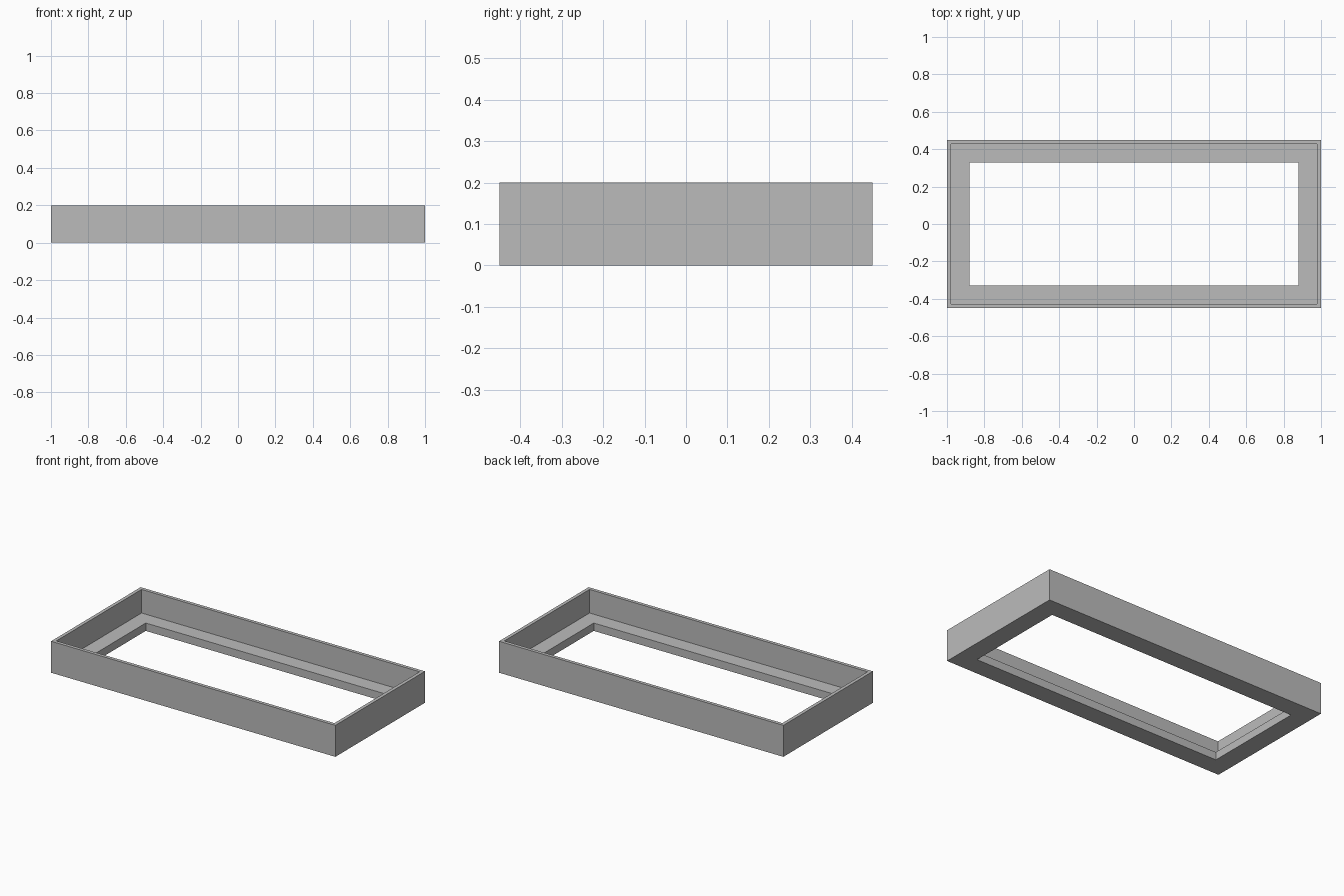
import bpy
import bmesh

cube = bpy.data.objects.get("Cube")
if cube:
    bpy.data.objects.remove(cube, do_unlink=True)

HALF_X, HALF_Y = 1.0, 0.45
HEIGHT, WALL = 0.2, 0.022
LEDGE_WIDTH, LEDGE_HEIGHT = 0.12, 0.05

grey = bpy.data.materials.new("plain grey")
grey.use_nodes = True
colour = (0.5, 0.5, 0.5, 1)
grey.diffuse_color = colour
grey.node_tree.nodes["Principled BSDF"].inputs["Base Color"].default_value = colour

# L-shaped section as (inset from the outer edge, height)
section = [
    (0, 0), (0, HEIGHT), (WALL, HEIGHT),
    (WALL, LEDGE_HEIGHT), (LEDGE_WIDTH, LEDGE_HEIGHT), (LEDGE_WIDTH, 0),
]
corners = [(-1, -1), (1, -1), (1, 1), (-1, 1)]

# Sweep the section round the rectangle with mitred corners
bm = bmesh.new()
rings = [
    [bm.verts.new((sx * (HALF_X - inset), sy * (HALF_Y - inset), z)) for sx, sy in corners]
    for inset, z in section
]
for i, ring in enumerate(rings):
    following = rings[(i + 1) % len(rings)]
    for j in range(4):
        k = (j + 1) % 4
        bm.faces.new((ring[j], ring[k], following[k], following[j]))
bmesh.ops.recalc_face_normals(bm, faces=bm.faces)

mesh = bpy.data.meshes.new("rebated_frame")
bm.to_mesh(mesh)
bm.free()
mesh.materials.append(grey)
frame = bpy.data.objects.new("rebated_frame", mesh)
bpy.context.collection.objects.link(frame)
